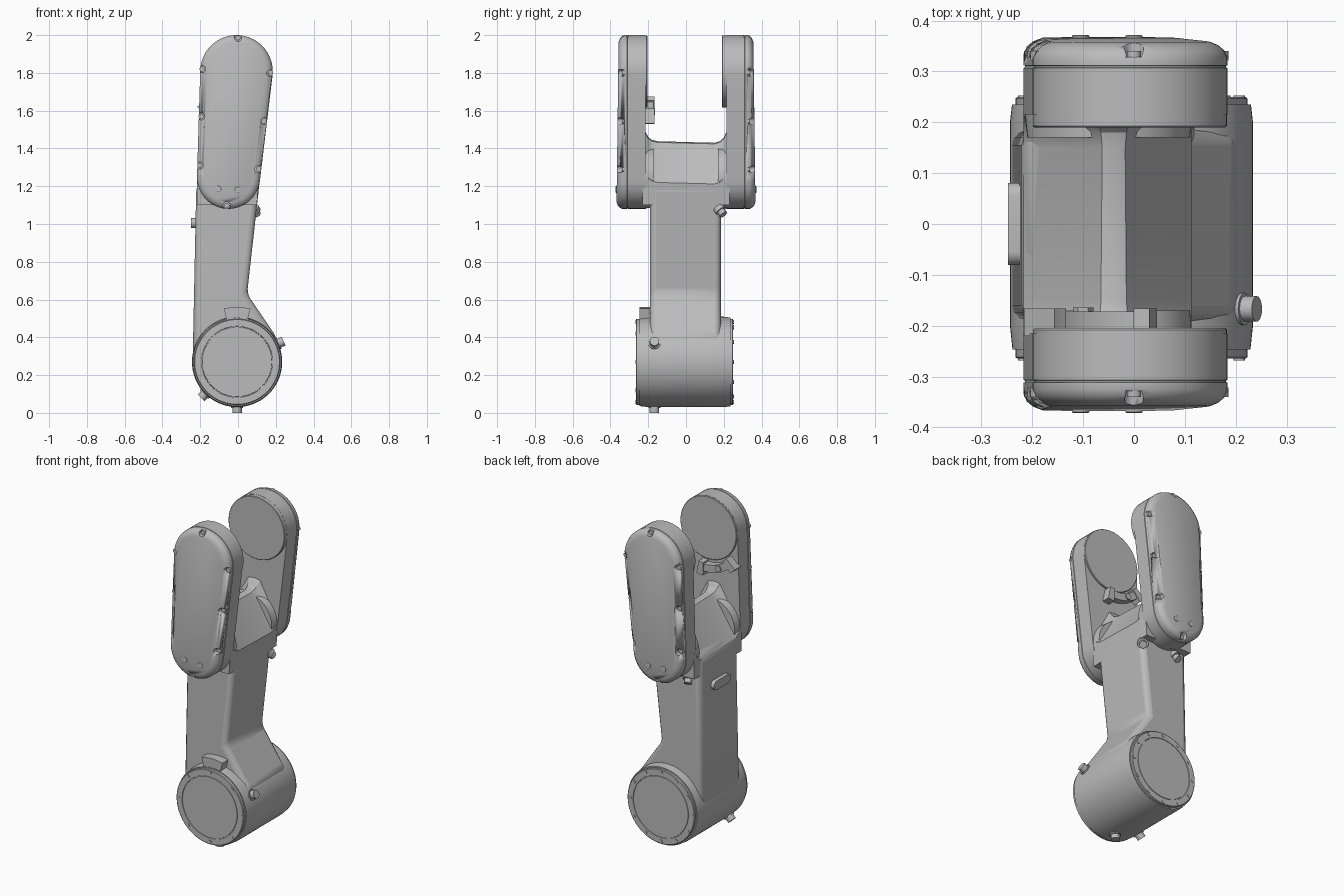
import bpy, bmesh, math
from math import sin, cos, pi, radians
from mathutils import Vector

if "Cube" in bpy.data.objects:
    bpy.data.objects.remove(bpy.data.objects["Cube"])

GREY = (0.5, 0.5, 0.5, 1)
mat = bpy.data.materials.new("plain grey")
mat.use_nodes = True
mat.diffuse_color = GREY
mat.node_tree.nodes["Principled BSDF"].inputs["Base Color"].default_value = GREY


def finish(name, bm):
    bmesh.ops.recalc_face_normals(bm, faces=bm.faces)
    me = bpy.data.meshes.new(name)
    bm.to_mesh(me)
    bm.free()
    me.materials.append(mat)
    ob = bpy.data.objects.new(name, me)
    bpy.context.collection.objects.link(ob)
    return ob


def add_loft(bm, rings):
    """Skin a stack of equal rings and cap both ends."""
    rows = [[bm.verts.new(p) for p in r] for r in rings]
    n = len(rows[0])
    for a, b in zip(rows, rows[1:]):
        for i in range(n):
            j = (i + 1) % n
            bm.faces.new((a[i], a[j], b[j], b[i]))
    bm.faces.new(rows[0])
    bm.faces.new(rows[-1])


def loft(name, rings):
    bm = bmesh.new()
    add_loft(bm, rings)
    return finish(name, bm)


def extrude_y(name, outline, y0, y1):
    return loft(name, [[(x, y, z) for x, z in outline] for y in (y0, y1)])


def smooth(ob, angle=32):
    bpy.ops.object.select_all(action='DESELECT')
    ob.select_set(True)
    bpy.context.view_layer.objects.active = ob
    bpy.ops.object.shade_smooth_by_angle(angle=radians(angle))
    return ob


def rod_rings(start, axis, stages, sides):
    """Rings of a turned part; stages are (distance, radius)."""
    axis = Vector(axis).normalized()
    q = axis.to_track_quat('Z', 'Y')
    return [[Vector(start) + q @ Vector((r * cos(2 * pi * i / sides),
             r * sin(2 * pi * i / sides), d)) for i in range(sides)]
            for d, r in stages]


def rods(name, items, stages, sides=16):
    bm = bmesh.new()
    for start, axis in items:
        add_loft(bm, rod_rings(start, axis, stages, sides))
    return smooth(finish(name, bm))


def capsule(c1, r1, c2, r2, steps=24):
    """Outline around two circles with straight tangents."""
    dx, dz = c1[0] - c2[0], c1[1] - c2[1]
    phi, beta = math.atan2(dz, dx), math.acos((r2 - r1) / math.hypot(dx, dz))
    pts = []
    for c, r, a, b in ((c1, r1, phi - beta, phi + beta),
                       (c2, r2, phi + beta, phi + 2 * pi - beta)):
        for i in range(steps + 1):
            t = a + (b - a) * i / steps
            pts.append((c[0] + r * cos(t), c[1] + r * sin(t)))
    return pts


def arc_plate(name, c, r0, r1, a0, a1, y0, y1, steps=12):
    ang = [radians(a0 + (a1 - a0) * i / steps) for i in range(steps + 1)]
    pts = [(c[0] + r1 * cos(t), c[1] + r1 * sin(t)) for t in ang]
    pts += [(c[0] + r0 * cos(t), c[1] + r0 * sin(t)) for t in reversed(ang)]
    return smooth(extrude_y(name, pts, y0, y1))


# Base drum, with stepped end caps and a fine ring groove on each
BX, BZ = -0.005, 0.27
drum = [(-.265, .184), (-.262, .185), (-.262, .188), (-.265, .189),
        (-.265, .224), (-.262, .228), (-.247, .228), (-.247, .234),
        (-.2, .239), (.2, .239), (.235, .235), (.235, .228), (.247, .228),
        (.25, .224), (.25, .189), (.247, .188), (.247, .185), (.25, .184)]
smooth(loft("base_drum", rod_rings((BX, 0, BZ), (0, 1, 0), drum, 72)))
for name, y, s, n in (("front", -.263, -1, 8), ("back", .248, 1, 12)):
    spots = [((BX + .212 * cos(2 * pi * i / n), y, BZ + .212 * sin(2 * pi * i / n)),
              (0, s, 0)) for i in range(n)]
    rods(name + "_cap_bolts", spots, [(0, .011), (.005, .011)], 12)
arc_plate("base_top_block", (BX, BZ), .2, .29, 76, 104, -.245, -.18)

# Plugs standing radially out of the drum
spots = []
for a in (24, 225, 270):
    d = Vector((cos(radians(a)), 0, sin(radians(a))))
    spots.append((Vector((BX, -.167, BZ)) + d * .225, d))
rods("base_plugs", spots,
     [(0, .032), (.019, .032), (.019, .025), (.045, .025)], 20)

# Arm with softened edges, flaring out into the drum
arm = extrude_y("arm", [(-.2, .2), (-.24, .28), (-.221, 1.2), (-.13, 1.3), (.04, 1.3),
                        (.112, 1.2), (.048, .63), (.205, .4), (.15, .2)], -.19, .185)
bev = arm.modifiers.new("soft edges", 'BEVEL')
bev.width, bev.segments, bev.limit_method = .03, 3, 'ANGLE'
bev.angle_limit = radians(40)
smooth(arm, 40)

# Ridged floor of the fork, curving up where it meets the arms of the fork
rings = []
for y, up in ((-.23, .06), (-.212, .045), (-.2, .022), (-.18, .007), (-.15, 0),
              (.15, -.008), (.18, 0), (.2, .02), (.212, .045), (.23, .06)):
    w = up * .3
    rings.append([(x, y, z) for x, z in
                  ((-.217, 1.1), (-.217, 1.2 + up), (-.065 - w, 1.434 + up),
                   (-.04, 1.438 + up), (-.015 + w, 1.432 + up),
                   (.113, 1.22 + up), (.1, 1.1))])
smooth(loft("fork_floor", rings), 25)

# Two fork pods
TOP, RT, LOW, RL = (-.008, 1.808), .192, (-.05, 1.247), .167
RIM = [(0, 1.985), (-.19, 1.82), (.172, 1.8), (-.195, 1.57), (.138, 1.545),
       (-.202, 1.31), (.108, 1.29), (-.06, 1.098)]
for side, s, disc_y in (("front", -1, .205), ("back", 1, .19)):
    rings = []
    for y, inset in ((.215, 0), (.307, 0), (.308, .003), (.311, .003), (.312, 0),
                     (.326, 0), (.34, .006), (.35, .018), (.357, .036)):
        ring = capsule(TOP, RT - inset, LOW, RL - inset)
        lean = .011 if y > .32 else 0
        rings.append([(x, s * (y + lean * (1.95 - z) / .85), z) for x, z in ring])
    pod = loft(side + "_pod", rings)
    cutter = rods(side + "_screw_pockets", [((x, s * .328, z), (0, s, 0)) for x, z in RIM],
                  [(0, .019), (.06, .019)])
    cutter.hide_render = True
    cutter.hide_viewport = True
    cutter.display_type = 'WIRE'
    cut = pod.modifiers.new("screw pockets", 'BOOLEAN')
    cut.operation, cut.object, cut.solver = 'DIFFERENCE', cutter, 'EXACT'
    smooth(pod)
    rods(side + "_rim_screws", [((x, s * .322, z), (0, s, 0)) for x, z in RIM],
         [(0, .014), (.018, .014)])
    rods(side + "_face_screws", [((x, s * .35, z), (0, s, 0))
                                 for x, z in ((-.105, 1.185), (0, 1.18))],
         [(0, .017), (.02, .017), (.022, .014)])
    rods(side + "_bearing_disc", [((TOP[0], s * disc_y, TOP[1]), (0, s, 0))],
         [(0, .188), (.003, .191), (.04, .191)], 64)
    rods(side + "_pod_root", [((LOW[0], s * .17, LOW[1]), (0, s, 0))],
         [(0, .16), (.02, .162), (.06, .166)], 56)

# Curved cable clamp inside the front pod, below its disc
arc_plate("clamp_band", TOP, .21, .255, 222, 278, -.22, -.172)
for name, a in (("outer", 222), ("inner", 272)):
    arc_plate("clamp_%s_end" % name, TOP, .2, .28, a, a + 9, -.22, -.166, 3)
rods("clamp_screw", [((-.1, -.18, 1.595), (0, 1, 0))], [(0, .02), (.016, .02)], 6)

# Raised oval plate on the arm
oval = capsule((.054, 1.005), .027, (-.054, 1.005), .027, 12)
smooth(loft("oval_plate", [[(x, y, z) for y, z in oval] for x in (-.21, -.248)]))

# Cable plugs under the back pod
rods("fork_plugs", [((.08, .17, 1.085), (.35, .5, -.6)), ((-.14, .17, 1.085), (-.2, .5, -.6))],
     [(0, .032), (.025, .032), (.025, .022), (.05, .022)], 12)
